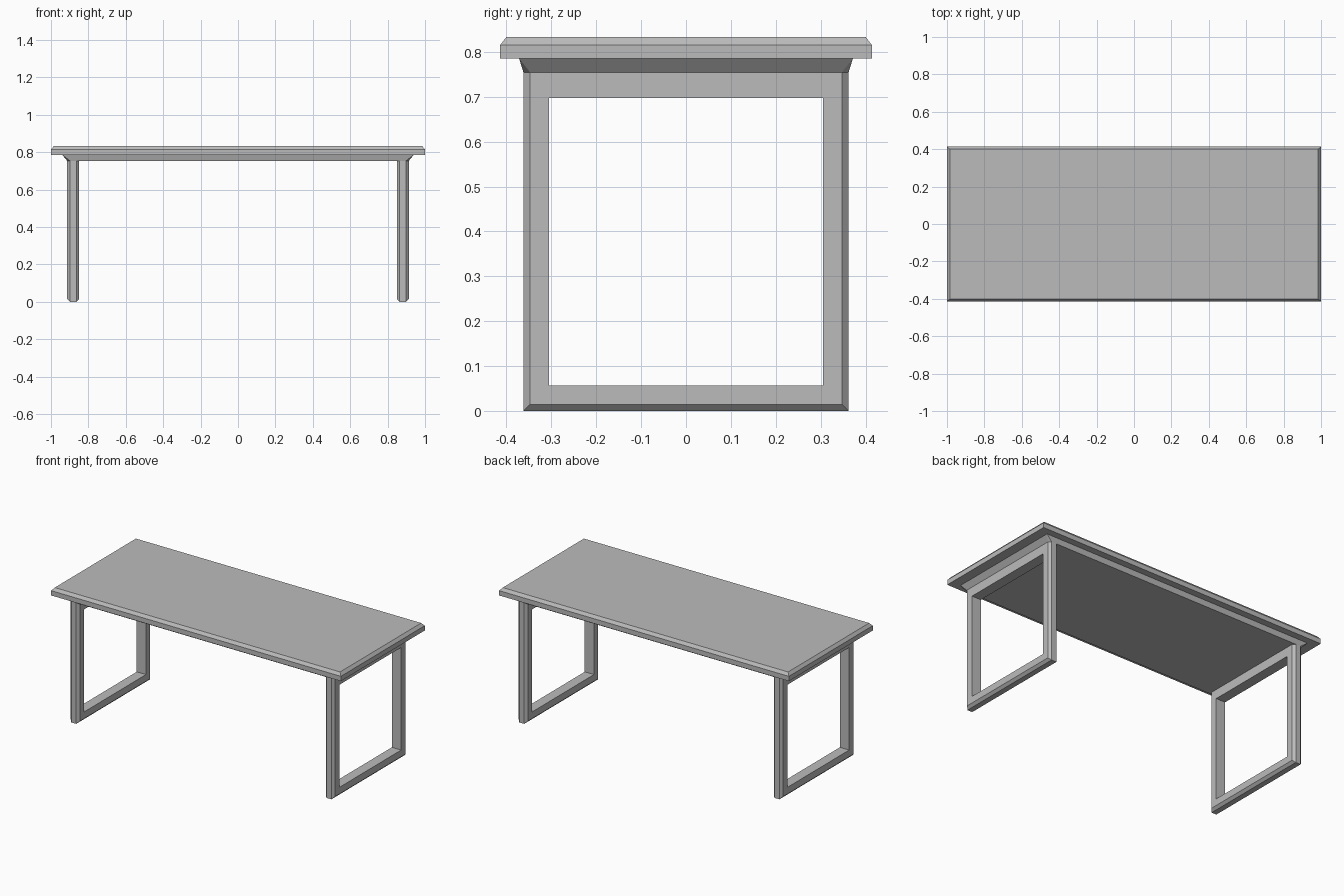
import bpy, bmesh

cube = bpy.data.objects.get("Cube")
if cube:
    bpy.data.objects.remove(cube, do_unlink=True)

grey = bpy.data.materials.new("plain grey")
grey.use_nodes = True
grey.diffuse_color = (0.5, 0.5, 0.5, 1)
grey.node_tree.nodes["Principled BSDF"].inputs["Base Color"].default_value = grey.diffuse_color


def loft(name, rings, cap=True):
    """Skin closed rings of points; cap the ends, or join last ring to first."""
    bm = bmesh.new()
    loops = [[bm.verts.new(p) for p in ring] for ring in rings]
    pairs = list(zip(loops, loops[1:]))
    if cap:
        bm.faces.new(loops[0])
        bm.faces.new(loops[-1])
    else:
        pairs.append((loops[-1], loops[0]))
    for a, b in pairs:
        for i in range(len(a)):
            j = (i + 1) % len(a)
            bm.faces.new((a[i], a[j], b[j], b[i]))
    bmesh.ops.remove_doubles(bm, verts=bm.verts, dist=0.0001)
    bmesh.ops.recalc_face_normals(bm, faces=bm.faces)
    mesh = bpy.data.meshes.new(name)
    bm.to_mesh(mesh)
    bm.free()
    mesh.materials.append(grey)
    obj = bpy.data.objects.new(name, mesh)
    bpy.context.collection.objects.link(obj)
    return obj


def octagon(x, y, z, cut):
    """Rectangle ring with its corners cut off."""
    return [(x, y - cut, z), (x - cut, y, z), (cut - x, y, z), (-x, y - cut, z),
            (-x, cut - y, z), (cut - x, -y, z), (x - cut, -y, z), (x, cut - y, z)]


# Table top with a chamfered upper rim
def rect(x, y, z):
    return [(x, y, z), (-x, y, z), (-x, -y, z), (x, -y, z)]


loft("table_top", [rect(1, 0.414, 0.785), rect(1, 0.414, 0.815), rect(0.985, 0.4, 0.833)])

# Panel under the top, flaring outwards as it rises
PANEL_Z, LEG_Y, LEG_X, HALF = 0.754, 0.362, 0.881, 0.032
loft("under_panel", [octagon(LEG_X + HALF, LEG_Y, PANEL_Z, 0.015),
                     octagon(0.94, 0.372, 0.786, 0)])

# Leg frames: a chamfered section carried round a rectangle, square at the top
section = [(-HALF, 0.057, 0.057), (-HALF, 0.015, 0), (0.015 - HALF, 0, 0),
           (HALF - 0.015, 0, 0), (HALF, 0.015, 0), (HALF, 0.057, 0.057)]
for side, name in ((1, "left_leg_frame"), (-1, "right_leg_frame")):
    rings = []
    for sy, top in ((-1, False), (1, False), (1, True), (-1, True)):
        rings.append([(side * LEG_X + dx, sy * (LEG_Y - inset),
                       PANEL_Z - top_inset if top else inset)
                      for dx, inset, top_inset in section])
    loft(name, rings, cap=False)
